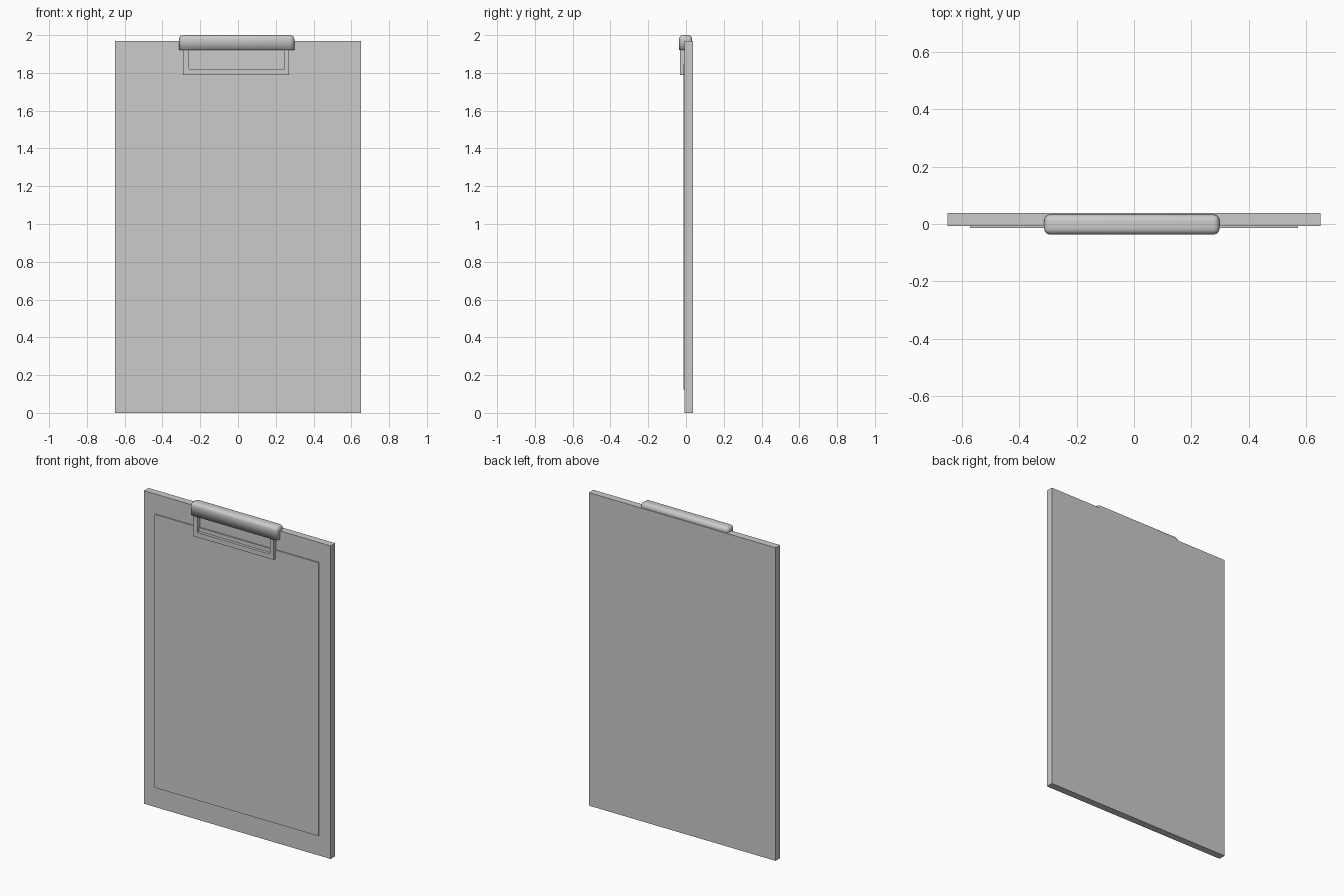
import bpy
import bmesh

cube = bpy.data.objects.get("Cube")
if cube:
    bpy.data.objects.remove(cube, do_unlink=True)

grey = bpy.data.materials.new("plain grey")
grey.use_nodes = True
colour = (0.6, 0.6, 0.6, 1)
grey.diffuse_color = colour
grey.node_tree.nodes["Principled BSDF"].inputs["Base Color"].default_value = colour


def add_object(name, bm):
    bmesh.ops.recalc_face_normals(bm, faces=bm.faces)
    mesh = bpy.data.meshes.new(name)
    bm.to_mesh(mesh)
    bm.free()
    mesh.materials.append(grey)
    obj = bpy.data.objects.new(name, mesh)
    bpy.context.collection.objects.link(obj)
    return obj


def box_mesh(low, high):
    bm = bmesh.new()
    bmesh.ops.create_cube(bm, size=1)
    for v in bm.verts:
        v.co = [b if c > 0 else a for a, b, c in zip(low, high, v.co)]
    return bm


# Board and sheet of paper
add_object("board", box_mesh((-0.65, -0.007, 0), (0.65, 0.038, 1.97)))
add_object("paper", box_mesh((-0.57, -0.014, 0.125), (0.57, -0.004, 1.845)))

# Rectangular clip frame: ring of quads extruded towards the board
bm = bmesh.new()
rings = []
for left, right, bottom, top in ((-0.29, 0.27, 1.79, 1.96), (-0.26, 0.245, 1.82, 1.935)):
    corners = ((left, bottom), (right, bottom), (right, top), (left, top))
    rings.append([bm.verts.new((x, -0.032, z)) for x, z in corners])
outer, inner = rings
for i in range(4):
    j = (i + 1) % 4
    bm.faces.new((outer[i], outer[j], inner[j], inner[i]))
result = bmesh.ops.extrude_face_region(bm, geom=bm.faces[:], use_keep_orig=True)
moved = [g for g in result["geom"] if isinstance(g, bmesh.types.BMVert)]
bmesh.ops.translate(bm, verts=moved, vec=(0, 0.026, 0))
add_object("clip_frame", bm)

# Rounded clip grip: softly bevelled block, tighter along its underside
bm = box_mesh((-0.313, -0.037, 1.92), (0.298, 0.033, 2.0))
upper = [e for e in bm.edges if max(v.co.z for v in e.verts) > 1.95]
bmesh.ops.bevel(bm, geom=upper, offset=0.022, segments=4, profile=0.5, affect="EDGES")
grip = add_object("clip_grip", bm)
for face in grip.data.polygons:
    face.use_smooth = True
